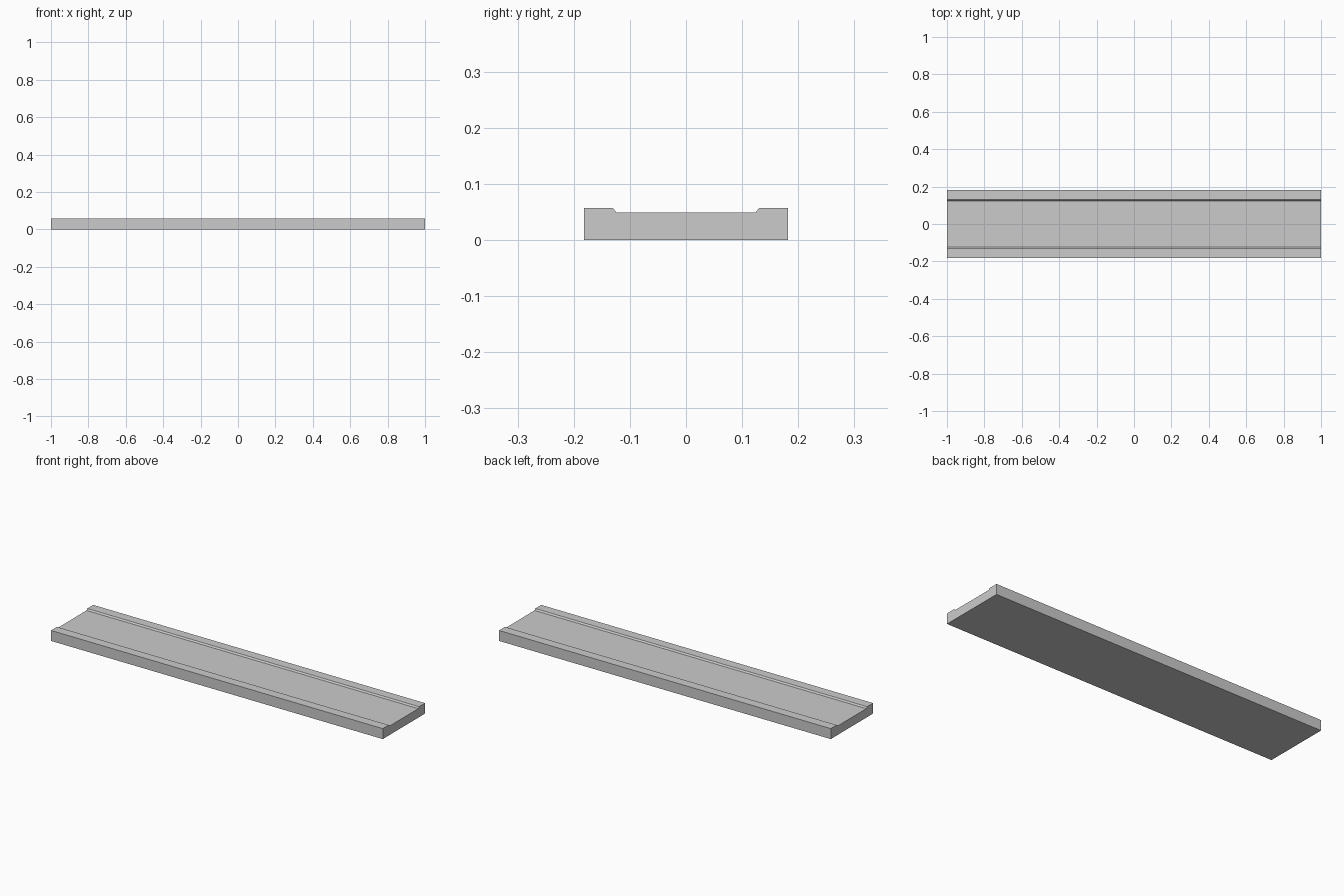
import bpy
import bmesh

if "Cube" in bpy.data.objects:
    bpy.data.objects.remove(bpy.data.objects["Cube"])

LENGTH = 2.0

# Half cross-section (y, z): bottom edge, outer wall, raised rim, sloped groove side
half = [(0.182, 0.0), (0.182, 0.057), (0.131, 0.057), (0.129, 0.0555), (0.124, 0.049)]
profile = half + [(-y, z) for y, z in reversed(half)]

# Shallow channelled plank, extruded along x
bm = bmesh.new()
end = bm.faces.new([bm.verts.new((-LENGTH / 2, y, z)) for y, z in profile])
swept = bmesh.ops.extrude_face_region(bm, geom=[end], use_keep_orig=True)
moved = [g for g in swept["geom"] if isinstance(g, bmesh.types.BMVert)]
bmesh.ops.translate(bm, verts=moved, vec=(LENGTH, 0, 0))
bmesh.ops.recalc_face_normals(bm, faces=bm.faces)

mesh = bpy.data.meshes.new("channelled_plank")
bm.to_mesh(mesh)
bm.free()
plank = bpy.data.objects.new("channelled_plank", mesh)
bpy.context.collection.objects.link(plank)
